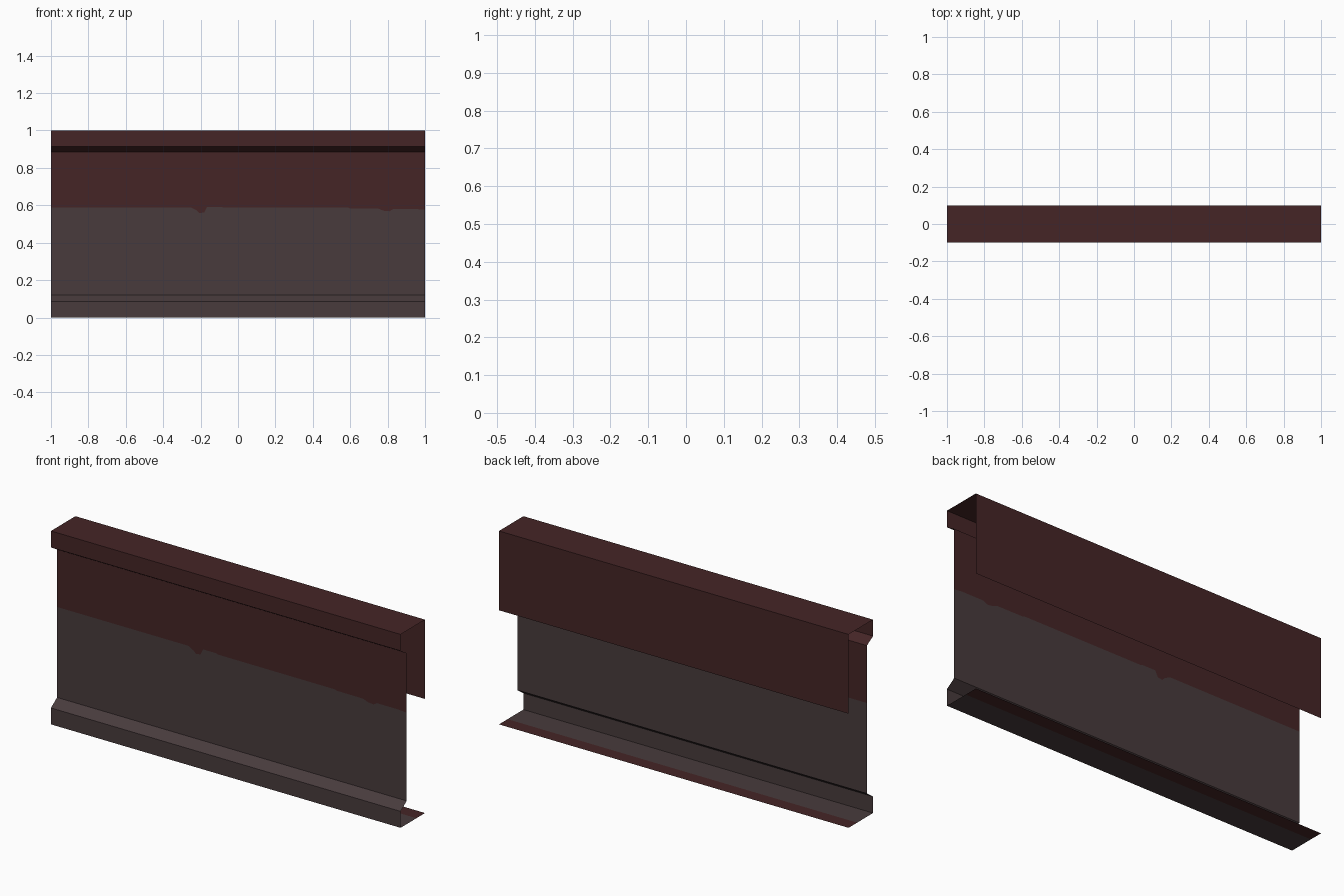
import bpy

if "Cube" in bpy.data.objects:
    bpy.data.objects.remove(bpy.data.objects["Cube"])


def lin(c):
    c /= 255
    return c / 12.92 if c <= 0.04045 else ((c + 0.055) / 1.055) ** 2.4


def material(name, rgb):
    m = bpy.data.materials.new(name)
    m.diffuse_color = (*[lin(c) for c in rgb], 1)
    m.use_nodes = True
    m.node_tree.nodes["Principled BSDF"].inputs["Base Color"].default_value = m.diffuse_color
    return m


RED = material("dark red paint", (69, 37, 38))
GREY = material("warm grey paint", (72, 59, 60))


def sheet(name, rows, mat):
    """Thin sheet made by joining rows of points that run along x."""
    n = len(rows[0])
    verts = [p for row in rows for p in row]
    faces = [(r * n + i, (r + 1) * n + i, (r + 1) * n + i + 1, r * n + i + 1)
             for r in range(len(rows) - 1) for i in range(n - 1)]
    mesh = bpy.data.meshes.new(name)
    mesh.from_pydata(verts, [], faces)
    mesh.materials.append(mat)
    obj = bpy.data.objects.new(name, mesh)
    bpy.context.collection.objects.link(obj)
    return obj


def row(y, z):
    return [(-1, y, z), (1, y, z)]


WALL_Y = -0.05

# Top cap: back skirt, top, front lip and underside slope
sheet("top_cap", [row(0.1, 0.59), row(0.1, 1), row(-0.1, 1),
                  row(-0.1, 0.915), row(WALL_Y, 0.885)], RED)

# Wall, split along the uneven painted edge
paint_edge = [(-1, 0.588), (-0.25, 0.588), (-0.22, 0.572), (-0.205, 0.558),
              (-0.18, 0.562), (-0.165, 0.592), (-0.09, 0.592), (-0.08, 0.588),
              (0.59, 0.587), (0.6, 0.583), (0.75, 0.582), (0.78, 0.571),
              (0.81, 0.568), (0.83, 0.58), (0.95, 0.58), (1, 0.576)]
edge = [(x, WALL_Y, z) for x, z in paint_edge]
sheet("wall_upper", [[(x, WALL_Y, 0.885) for x, _ in paint_edge], edge], RED)
sheet("wall_lower", [edge, [(x, WALL_Y, 0.12) for x, _ in paint_edge]], GREY)

# Skirting: slope, front lip and bottom plate, with a red strip at the back
sheet("skirting", [row(WALL_Y, 0.12), row(-0.1, 0.085),
                   row(-0.1, 0), row(0.03, 0)], GREY)
sheet("bottom_strip", [row(0.03, 0), row(0.1, 0)], RED)
